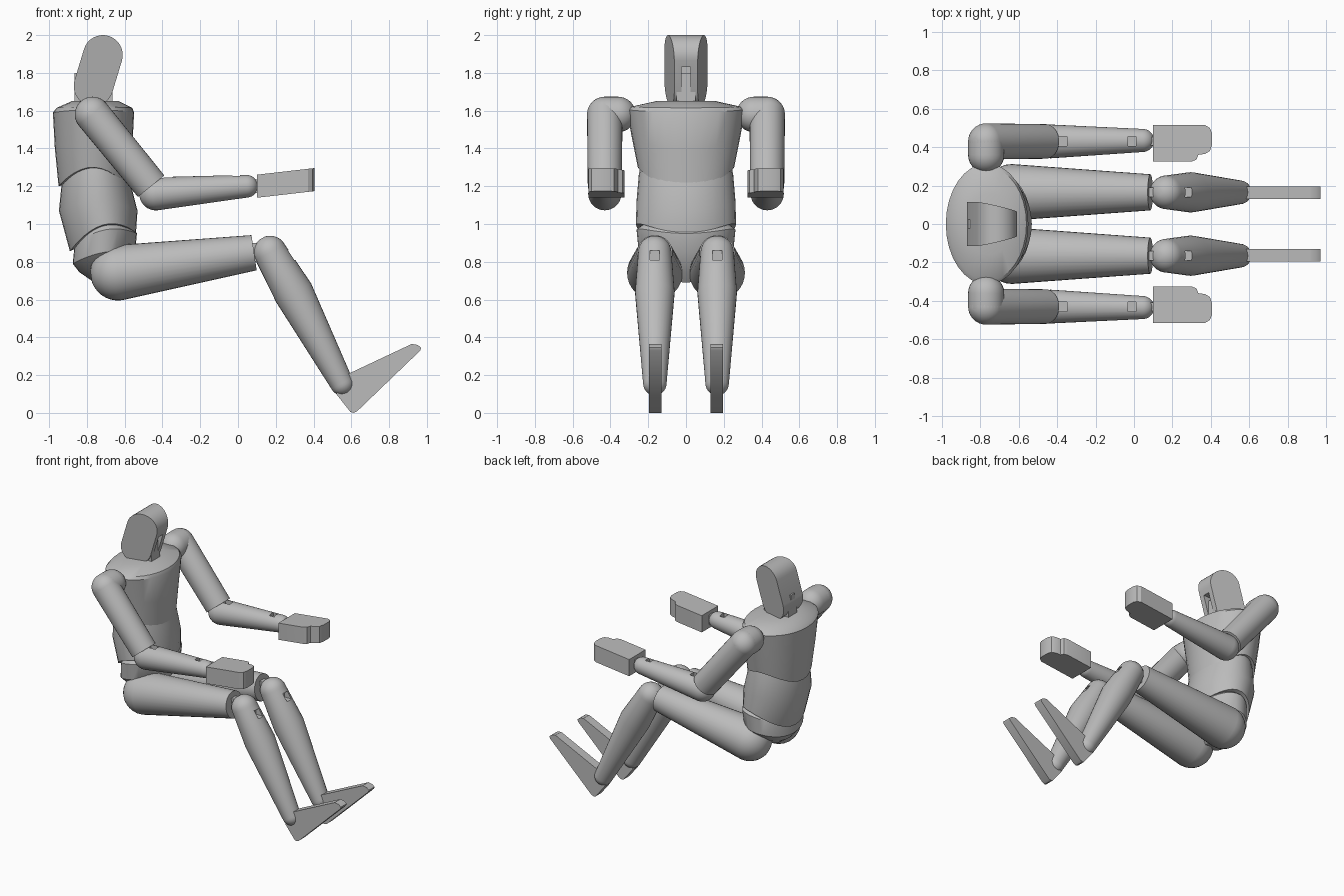
import bpy, bmesh, math
from mathutils import Vector, Matrix

cube = bpy.data.objects.get("Cube")
if cube:
    bpy.data.objects.remove(cube, do_unlink=True)

grey = bpy.data.materials.new("plain grey")
grey.use_nodes = True
grey.diffuse_color = (0.5, 0.5, 0.5, 1)
grey.node_tree.nodes["Principled BSDF"].inputs["Base Color"].default_value = (0.5, 0.5, 0.5, 1)

SIDES = 32


def finish(name, bm, smooth=True):
    """Turn a bmesh into a named, coloured and shaded object."""
    bmesh.ops.recalc_face_normals(bm, faces=bm.faces)
    mesh = bpy.data.meshes.new(name)
    bm.to_mesh(mesh)
    bm.free()
    mesh.materials.append(grey)
    obj = bpy.data.objects.new(name, mesh)
    bpy.context.collection.objects.link(obj)
    if smooth:
        bpy.ops.object.select_all(action="DESELECT")
        obj.select_set(True)
        bpy.context.view_layer.objects.active = obj
        bpy.ops.object.shade_smooth_by_angle(angle=math.radians(30))
    return obj


def skin(bm, rings):
    """Bridge rings of points and close both ends."""
    loops = [[bm.verts.new(p) for p in ring] for ring in rings]
    n = len(loops[0])
    for a, b in zip(loops, loops[1:]):
        for i in range(n):
            j = (i + 1) % n
            bm.faces.new((a[i], a[j], b[j], b[i]))
    caps = [bm.faces.new(loops[0]), bm.faces.new(loops[-1])]
    return caps


def trunk(name, rings):
    """Stacked ellipses; each may tilt along x and arch up at its sides."""
    bm = bmesh.new()
    points = []
    for cx, z, rx, ry, tilt, arch in rings:
        ring = []
        for i in range(SIDES):
            t = math.tau * i / SIDES
            c, s = math.cos(t), math.sin(t)
            ring.append((cx + rx * c, ry * s, z + tilt * c + arch * s * s))
        points.append(ring)
    bmesh.ops.poke(bm, faces=skin(bm, points))
    return finish(name, bm)


def limb(name, joints, round_start=True, round_end=True):
    """Tapered round limb through (x, y, z, radius) joints."""
    pts = [(Vector(j[:3]), j[3]) for j in joints]
    axis = (pts[-1][0] - pts[0][0]).normalized()
    turn = axis.to_track_quat("Z", "Y")
    steps = [math.pi / 2 * k / 8 for k in range(1, 8)]
    stations = list(pts)
    if round_start:
        p, r = pts[0]
        stations = [(p - axis * r * math.sin(a), r * math.cos(a)) for a in reversed(steps)] + stations
    if round_end:
        p, r = pts[-1]
        stations += [(p + axis * r * math.sin(a), r * math.cos(a)) for a in steps]
    bm = bmesh.new()
    skin(bm, [[p + turn @ Vector((r * math.cos(math.tau * i / SIDES), r * math.sin(math.tau * i / SIDES), 0))
               for i in range(SIDES)] for p, r in stations])
    return finish(name, bm)


def box(name, centre, size, pitch=0.0):
    bm = bmesh.new()
    m = Matrix.Translation(centre) @ Matrix.Rotation(pitch, 4, "Y") @ Matrix.Diagonal((*size, 1))
    bmesh.ops.create_cube(bm, size=1, matrix=m)
    return finish(name, bm, False)


def slot(obj, centre, size, pitch=0.0):
    """Cut a small joint slot into a part."""
    cutter = box("slot_cutter", centre, size, pitch)
    cutter.hide_render = True
    mod = obj.modifiers.new("slot", "BOOLEAN")
    mod.operation, mod.solver, mod.object = "DIFFERENCE", "EXACT", cutter
    bpy.ops.object.select_all(action="DESELECT")
    obj.select_set(True)
    bpy.context.view_layer.objects.active = obj
    bpy.ops.object.modifier_apply(modifier=mod.name)
    bpy.data.objects.remove(cutter, do_unlink=True)


# Trunk: chest, abdomen and pelvis nest under arched hems
trunk("chest", [
    (-0.76, 1.19, 0.19, 0.255, -0.01, 0.11),
    (-0.765, 1.4, 0.205, 0.285, -0.005, 0.05),
    (-0.765, 1.59, 0.215, 0.315, 0, 0.015),
    (-0.76, 1.615, 0.2, 0.295, 0, 0.005),
    (-0.755, 1.65, 0.125, 0.16, 0, 0),
])
trunk("abdomen", [
    (-0.715, 0.905, 0.175, 0.265, 0.05, 0.09),
    (-0.74, 1.07, 0.208, 0.262, 0, 0.05),
    (-0.75, 1.2, 0.185, 0.25, 0, 0.06),
    (-0.75, 1.32, 0.165, 0.235, 0, 0.02),
])
trunk("pelvis", [
    (-0.7, 0.69, 0.06, 0.08, 0, 0.02),
    (-0.72, 0.745, 0.12, 0.19, 0, 0.04),
    (-0.71, 0.82, 0.165, 0.25, 0.03, 0.03),
    (-0.7, 0.92, 0.165, 0.262, 0.03, 0.05),
    (-0.7, 1.0, 0.13, 0.2, 0, 0.02),
])

# Head: a leaning rounded slab whose sides narrow towards the face
low, high, radius = Vector((-0.765, 0, 1.73)), Vector((-0.715, 0, 1.895)), 0.105
up = (high - low).normalized()
face = Vector((up.z, 0, -up.x))
outline = []
for centre, start in ((high, 0), (low, math.pi)):
    for k in range(17):
        a = start + math.pi * k / 16
        outline.append((centre + face * radius * math.cos(a) + up * radius * math.sin(a), math.cos(a)))
bm = bmesh.new()
skin(bm, [[p + Vector((0, s * (0.088 - 0.026 * c), 0)) for p, c in outline] for s in (-1, 1)])
head = finish("head", bm)
slot(head, (-0.65, 0, 1.72), (0.1, 0.05, 0.22))
box("neck", (-0.765, 0, 1.69), (0.2, 0.045, 0.22))
box("neck_base", (-0.765, 0, 1.65), (0.2, 0.1, 0.1))

# Plan of a mitten hand, with the thumb on the inner side
HAND = [(0.1, 0.325), (0.3, 0.325), (0.325, 0.335), (0.335, 0.36), (0.37, 0.365), (0.395, 0.38),
        (0.405, 0.41), (0.405, 0.475), (0.395, 0.5), (0.37, 0.515), (0.1, 0.515)]
# Side outline of a foot
FOOT = [(0.52, 0.1), (0.595, 0.005), (0.61, 0), (0.63, 0.008), (0.965, 0.33), (0.97, 0.345),
        (0.95, 0.36), (0.92, 0.365), (0.58, 0.205)]

for side, s in (("left", 1), ("right", -1)):
    # Arm
    ay = 0.43 * s
    limb(side + "_shoulder", [(-0.77, 0.36 * s, 1.58, 0.094), (-0.77, ay, 1.58, 0.094)])
    limb(side + "_upper_arm", [(-0.77, ay, 1.58, 0.094), (-0.46, ay, 1.2, 0.09)], round_end=False)
    forearm = limb(side + "_forearm", [(-0.435, ay, 1.16, 0.088), (0.045, ay + 0.005 * s, 1.2, 0.06)])
    slot(forearm, (-0.385, ay, 1.25), (0.07, 0.05, 0.08))
    slot(forearm, (-0.01, ay, 1.26), (0.04, 0.05, 0.06))
    bm = bmesh.new()
    skin(bm, [[(x, y * s, 1.2 + 0.115 * (x - 0.1) + h) for x, y in HAND] for h in (-0.061, 0.061)])
    finish(side + "_hand", bm)
    box(side + "_wrist_joint", (0.09, ay, 1.2), (0.1, 0.045, 0.07))

    # Leg
    ly = 0.165 * s
    limb(side + "_thigh", [(-0.635, ly, 0.742, 0.147), (0.085, ly, 0.848, 0.094)], round_end=False)
    box(side + "_knee_joint", (0.12, ly, 0.85), (0.12, 0.05, 0.1))
    shin = limb(side + "_shin", [(0.17, ly, 0.85, 0.088), (0.295, ly, 0.635, 0.105), (0.55, ly, 0.155, 0.062)])
    slot(shin, (0.285, ly, 0.835), (0.08, 0.05, 0.05))
    bm = bmesh.new()
    skin(bm, [[(x, 0.162 * s + w, z) for x, z in FOOT] for w in (-0.033, 0.033)])
    finish(side + "_foot", bm)
